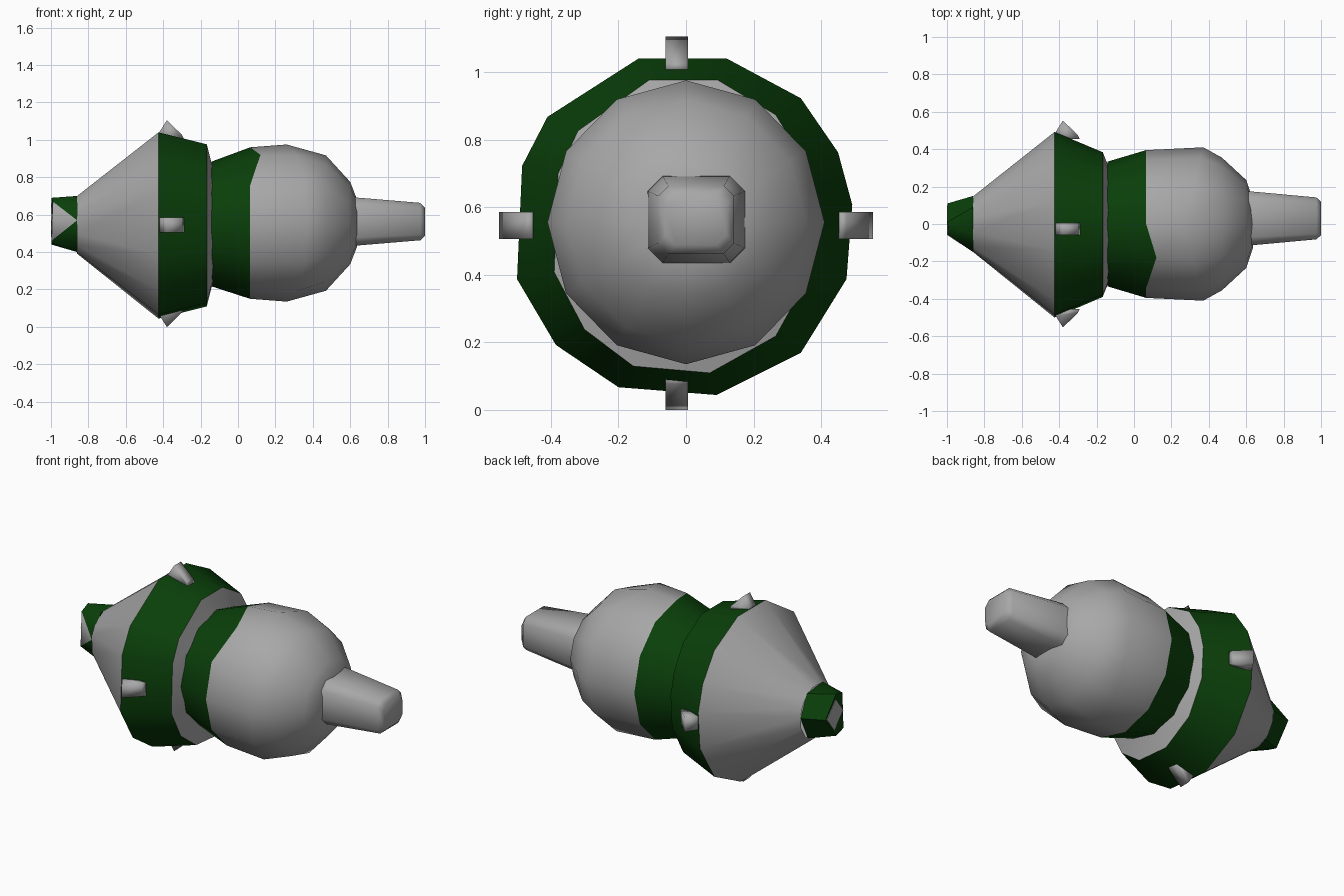
import bpy, bmesh, math

if "Cube" in bpy.data.objects:
    bpy.data.objects.remove(bpy.data.objects["Cube"])

ZC = 0.547  # height of the long axis


def material(name, rgb):
    m = bpy.data.materials.new(name)
    m.diffuse_color = (*rgb, 1)
    m.use_nodes = True
    m.node_tree.nodes["Principled BSDF"].inputs["Base Color"].default_value = m.diffuse_color
    return m


green = material("green", (.003, .05, .003))
grey = material("grey", (.39, .39, .39))


def make(name, bm, mat=grey, angle=40):
    bmesh.ops.recalc_face_normals(bm, faces=bm.faces)
    me = bpy.data.meshes.new(name)
    bm.to_mesh(me)
    bm.free()
    ob = bpy.data.objects.new(name, me)
    bpy.context.collection.objects.link(ob)
    me.materials.append(mat)
    bpy.ops.object.select_all(action='DESELECT')
    ob.select_set(True)
    bpy.context.view_layer.objects.active = ob
    bpy.ops.object.shade_smooth_by_angle(angle=math.radians(angle))
    return ob


def loft(name, rings, mat=grey, cap=False, angle=40):
    """Skin consecutive rings of (x, y, z) points, optionally capping the last."""
    bm = bmesh.new()
    rows = [[bm.verts.new(p) for p in r] for r in rings]
    for a, b in zip(rows, rows[1:]):
        n = len(a)
        for i in range(n):
            j = (i + 1) % n
            bm.faces.new((a[i], a[j], b[j], b[i]))
    if cap:
        bm.faces.new(rows[-1])
    return make(name, bm, mat, angle)


# uneven outline of the wide drum, relative to the axis
OUTLINE = [(-.14, .493), (.12, .493), (.34, .375), (.45, .215), (.492, .06),
           (.475, -.16), (.34, -.378), (.09, -.503), (-.2, -.48), (-.385, -.355),
           (-.5, -.16), (-.485, .175), (-.41, .32)]


def drum(x, sy, sz):
    return [(x, y * sy, ZC + z * sz) for y, z in OUTLINE]


def circle(x, ry, rz, zc=0.555, n=12, bow=0):
    """Upright ring; bow pushes its left and right sides forward."""
    ring = []
    for i in range(n):
        a = 2 * math.pi * i / n
        ring.append((x + bow * abs(math.sin(a)), ry * math.sin(a), zc + rz * math.cos(a)))
    return ring


# rear cone, wide green drum and the step behind it
mouth, wide, back = drum(-.86, .30, .31), drum(-.425, 1, 1), drum(-.167, .78, .87)
loft("rear_cone", [mouth, wide])
loft("drum_band", [wide, back], green)
loft("drum_step", [back, drum(-.143, .66, .68), drum(-.125, .55, .57)])

# front green band, with one point of its edge pushed forward
edge = circle(.065, .395, .405)
edge[11] = (.12, -.18, .92)
loft("front_band", [circle(-.143, .333, .333, .55), edge], green)

# rounded front body
loft("front_body", [edge, circle(.26, .41, .42, bow=.11), circle(.47, .355, .362),
                    circle(.6, .235, .22), circle(.635, .13, .13)], cap=True, angle=60)


# tapered stub with chamfered square section
def octagon(x, hy, hz, c):
    pts = [(hy, hz - c), (hy - c, hz), (c - hy, hz), (-hy, hz - c),
           (-hy, c - hz), (c - hy, -hz), (hy - c, -hz), (hy, c - hz)]
    return [(x, .03 + y, .563 + z) for y, z in pts]


loft("stub", [octagon(.6, .145, .13, .045), octagon(.65, .142, .127, .043),
              octagon(.975, .112, .1, .03), octagon(1.0, .09, .075, .03)],
     cap=True, angle=75)

# bent nozzle: green sides and end, one grey front facet
tip = [(-.997, .11, .57), (-.997, .01, .69), (-.99, -.06, .67),
       (-.997, -.06, .46), (-.997, .01, .44)]
root = [(-.86, .15, .56), (-.86, .09, .685), (-.86, -.06, .7),
        (-.86, -.15, .57), (-.86, -.06, .4), (-.86, .08, .415)]
bm = bmesh.new()
t = [bm.verts.new(p) for p in tip]
r = [bm.verts.new(p) for p in root]
for f in ((t[2], t[3], r[3]), (t[0], t[1], r[1], r[0]), (t[1], r[2], r[1]),
          (t[1], t[2], r[2]), (t[2], r[3], r[2]), (t[3], r[4], r[3]),
          (t[3], t[4], r[4]), (t[4], r[5], r[4]), (t[4], t[0], r[0], r[5]), t):
    bm.faces.new(f)
nozzle = make("nozzle", bm, green, 50)
nozzle.data.materials.append(grey)
nozzle.data.polygons[0].material_index = 1

# small grey diamond on the nozzle end
loft("nozzle_plate", [[(x, y, z) for y, z in ((.1, .57), (.015, .66), (-.055, .57), (.03, .48))]
                      for x in (-.99, -1)], cap=True)

# four wedge studs around the drum
PROFILE = [(-.41, .45), (-.42, .49), (-.38, .553), (-.3, .475), (-.29, .455)]
for k, name in enumerate(("top", "side_right", "bottom", "side_left")):
    rows = []
    for s in (-1, 1):
        if k % 2 == 0:
            d = 1 - k
            rows.append([(x, -.027 + s * .033, .552 + d * q) for x, q in PROFILE])
        else:
            d = 2 - k
            rows.append([(x, d * q, .545 + s * .04) for x, q in PROFILE])
    bm = bmesh.new()
    a, b = [[bm.verts.new(p) for p in row] for row in rows]
    bm.faces.new(a)
    bm.faces.new(b)
    for i in range(5):
        j = (i + 1) % 5
        bm.faces.new((a[i], a[j], b[j], b[i]))
    make("stud_" + name, bm, grey, 110)
